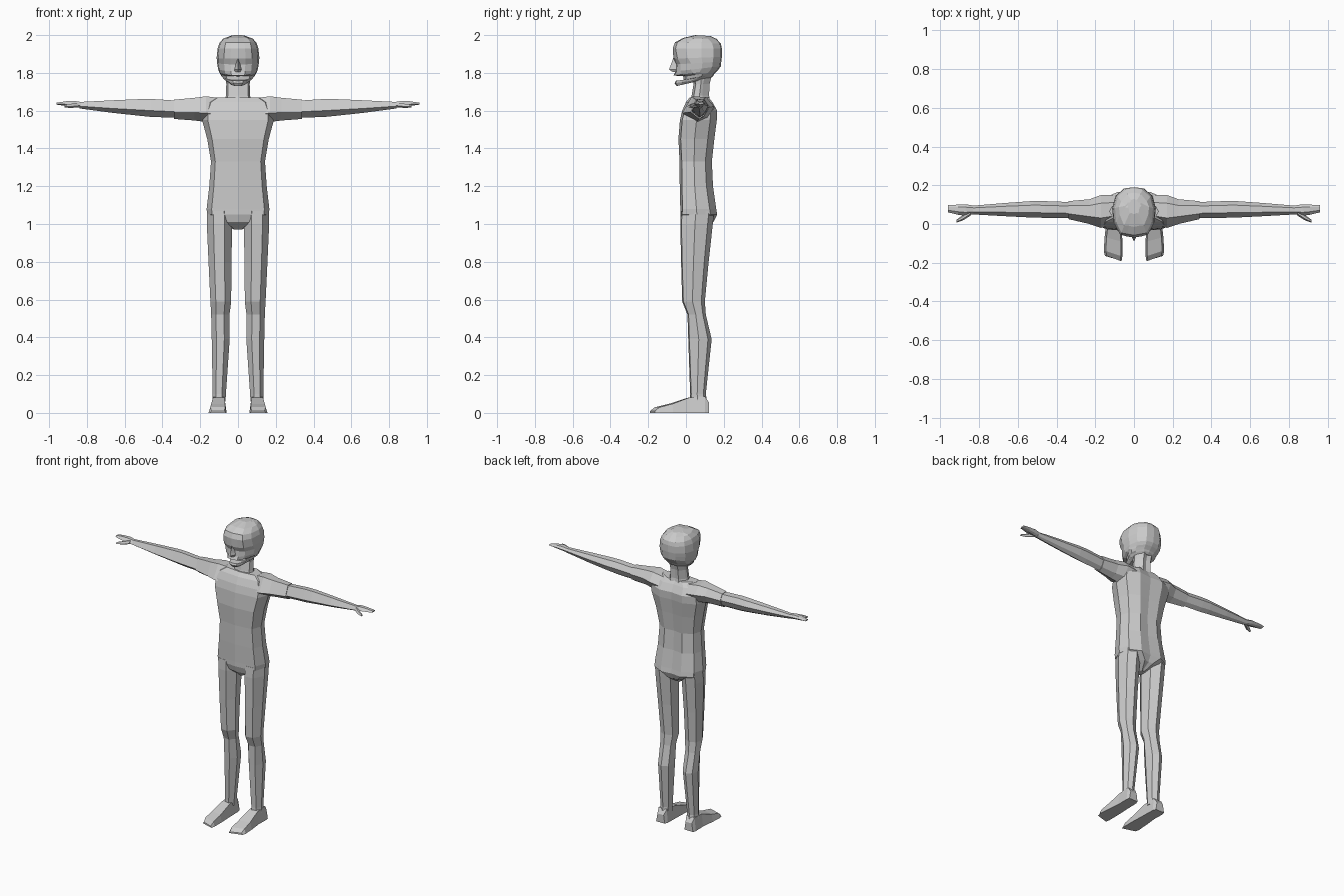
import bpy, bmesh


def loft(name, rings, mirror=False):
    """Skin a list of equal-length point rings and cap both ends."""
    bm = bmesh.new()
    vs = [[bm.verts.new(p) for p in r] for r in rings]
    n = len(rings[0])
    for a, b in zip(vs, vs[1:]):
        for i in range(n):
            j = (i + 1) % n
            bm.faces.new((a[i], a[j], b[j], b[i]))
    bm.faces.new(vs[0])
    bm.faces.new(vs[-1])
    bmesh.ops.recalc_face_normals(bm, faces=bm.faces)
    me = bpy.data.meshes.new(name)
    bm.to_mesh(me)
    bm.free()
    ob = bpy.data.objects.new(name, me)
    bpy.context.collection.objects.link(ob)
    if mirror:
        ob.modifiers.new("mirror", 'MIRROR')
    return ob


def symmetric(half):
    """Complete a half ring whose first and last points lie on x = 0."""
    return half + [(-x, y, z) for x, y, z in half[-2:0:-1]]


# torso: z, half width, front y, back y
def torso_ring(z, w, f, b):
    m = f + (b - f) * 0.45
    return symmetric([(0, f, z), (w * .84, f + .012, z), (w, m, z),
                      (w * .88, b - .035, z), (w * .45, b, z), (0, b - .008, z)])


loft("torso", [torso_ring(*r) for r in [
    (.97, .022, .02, .09), (1.01, .075, -.022, .145), (1.05, .164, -.03, .165),
    (1.08, .166, -.03, .16), (1.20, .152, -.033, .143), (1.33, .143, -.034, .137),
    (1.45, .163, -.04, .15), (1.55, .190, -.032, .163), (1.60, .188, -.02, .165),
    (1.645, .170, .00, .14), (1.67, .125, .02, .12)]])

# neck: z, half width, front y, back y
loft("neck", [torso_ring(*r) for r in [
    (1.64, .072, .02, .13), (1.68, .064, .03, .122), (1.74, .062, .04, .125),
    (1.80, .066, .03, .14)]])


# head: front z, back z, half width, front y, back y, brow-corner y
def head_ring(zf, zb, w, f, b, c):
    def z(y):
        return zf + (zb - zf) * (y - f) / (b - f)
    m = f + (b - f) * .58
    pts = [(0, f), (w * .35, f + .006), (w * .66, c), (w * .94, c + .055),
           (w, m), (w * .85, b - .045), (w * .45, b - .006), (0, b)]
    return symmetric([(x, y, z(y)) for x, y in pts])


loft("head", [head_ring(*r) for r in [
    (1.73, 1.765, .052, -.050, .10, -.025), (1.745, 1.775, .070, -.060, .135, -.02),
    (1.758, 1.785, .080, -.055, .145, -.01), (1.762, 1.795, .087, -.012, .15, .0),
    (1.782, 1.805, .094, -.012, .16, .0), (1.786, 1.815, .100, -.066, .17, -.02),
    (1.808, 1.835, .106, -.055, .184, -.03), (1.845, 1.86, .111, -.052, .187, -.028),
    (1.875, 1.885, .113, -.066, .190, -.045), (1.93, 1.93, .108, -.070, .190, -.055),
    (1.962, 1.955, .098, -.058, .184, -.046), (1.985, 1.98, .078, -.015, .162, -.008),
    (2.0, 1.995, .035, .05, .13, .055)]])

# nose: z, half width, tip y
loft("nose", [[(0, t, z), (w, -.045, z), (-w, -.045, z)] for z, w, t in [
    (1.805, .020, -.070), (1.818, .022, -.090), (1.835, .016, -.083),
    (1.88, .008, -.067)]])


# arms: x, low z, high z, front y, back y
def arm_ring(x, lo, hi, f, b):
    h, d = hi - lo, b - f
    return [(x, f + d * .30, hi), (x, f + d * .75, hi - h * .03),
            (x, b, lo + h * .60), (x, f + d * .78, lo + h * .18),
            (x, f + d * .48, lo), (x, f, lo + h * .35)]


loft("sleeve", [arm_ring(*r) for r in [
    (.08, 1.53, 1.665, .0, .15), (.17, 1.54, 1.676, -.02, .15),
    (.23, 1.548, 1.668, .00, .128), (.338, 1.556, 1.658, .025, .118)]], True)
loft("arm", [arm_ring(*r) for r in [
    (.32, 1.562, 1.653, .03, .113), (.46, 1.567, 1.662, .032, .118),
    (.52, 1.573, 1.661, .033, .119), (.66, 1.588, 1.655, .040, .109),
    (.84, 1.612, 1.646, .050, .094)]], True)
loft("hand", [arm_ring(*r) for r in [
    (.83, 1.614, 1.646, .050, .095), (.87, 1.620, 1.652, .042, .102),
    (.91, 1.625, 1.650, .048, .100), (.96, 1.632, 1.642, .060, .097)]], True)
loft("thumb", [arm_ring(*r) for r in [
    (.845, 1.618, 1.642, .043, .075), (.885, 1.614, 1.636, .018, .045),
    (.918, 1.617, 1.628, .007, .022)]], True)


# legs: z, inner x, outer x, front y, back y
def leg_ring(z, i, o, f, b):
    w, d = o - i, b - f
    return [(i + w * .30, f, z), (i + w * .74, f + .006, z), (o, f + d * .45, z),
            (o - w * .12, b - d * .16, z), (i + w * .5, b, z),
            (i + w * .1, b - d * .2, z), (i, f + d * .35, z)]


loft("leg", [leg_ring(*r) for r in [
    (1.07, .035, .163, -.026, .150), (1.0, .030, .165, -.030, .142),
    (.80, .035, .156, -.026, .120), (.59, .036, .146, -.020, .100),
    (.52, .045, .142, .008, .105), (.39, .044, .139, .012, .136),
    (.10, .064, .134, .022, .105), (.06, .066, .136, .02, .112)]], True)

# feet: y at inner side, y at outer side, inner x, outer x, top z
loft("foot", [[(i, yi, 0), (o, yo, 0), (o - .01, yo, t), (i + .008, yi, t)]
              for yi, yo, i, o, t in [
    (.122, .122, .074, .138, .055), (.10, .10, .066, .144, .088),
    (.015, .02, .064, .142, .082), (-.09, -.07, .060, .152, .048),
    (-.165, -.14, .060, .156, .030), (-.190, -.165, .064, .150, .010)]], True)
